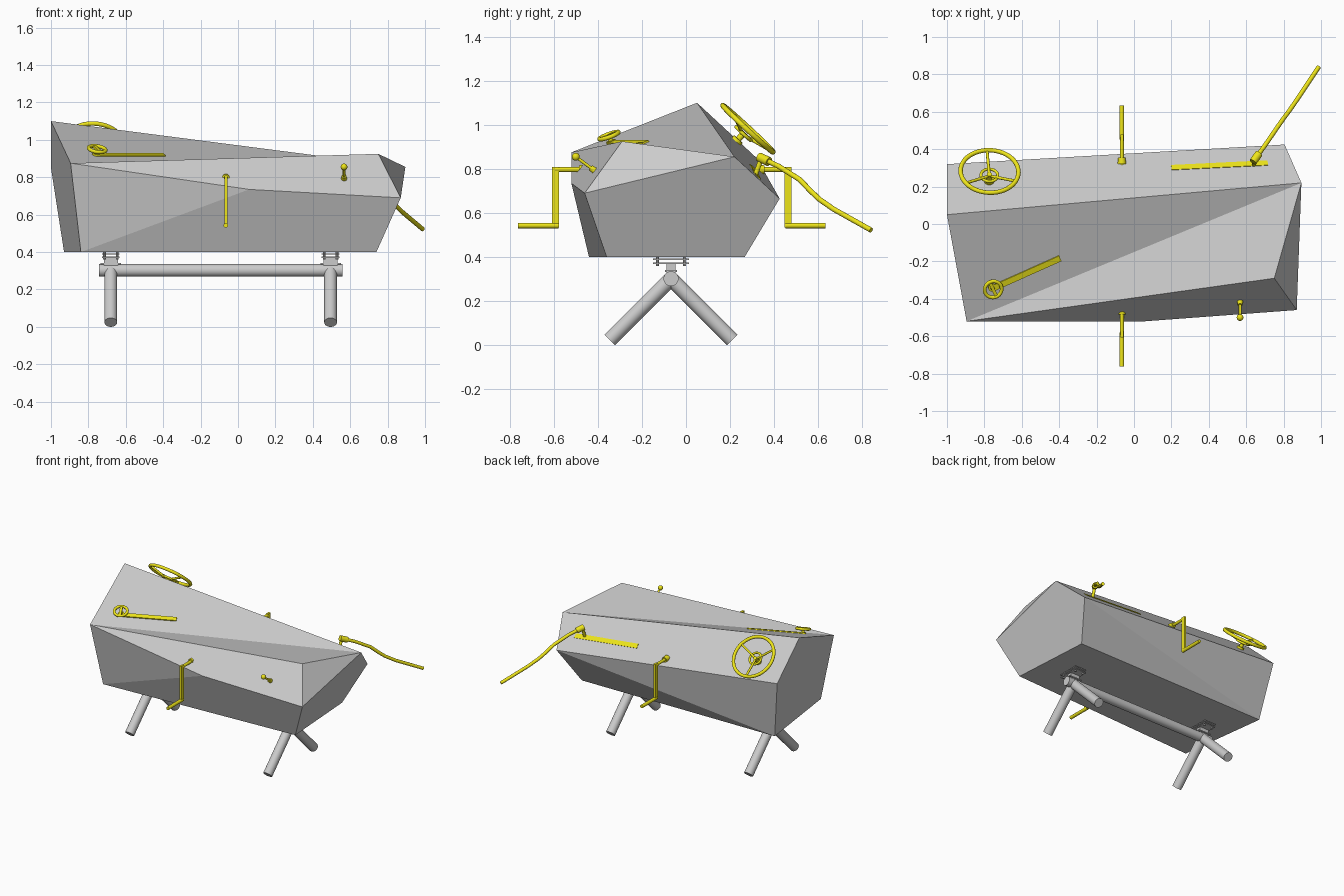
import bpy, bmesh, math
from mathutils import Vector, Matrix

if "Cube" in bpy.data.objects:
    bpy.data.objects.remove(bpy.data.objects["Cube"])

yellow = bpy.data.materials.new("yellow_paint")
yellow.diffuse_color = (0.85, 0.78, 0.01, 1)
yellow.use_nodes = True
yellow.node_tree.nodes["Principled BSDF"].inputs["Base Color"].default_value = yellow.diffuse_color


def finish(name, bm, mat=None, smooth=True):
    bmesh.ops.recalc_face_normals(bm, faces=bm.faces)
    me = bpy.data.meshes.new(name)
    bm.to_mesh(me)
    bm.free()
    ob = bpy.data.objects.new(name, me)
    bpy.context.collection.objects.link(ob)
    if mat:
        me.materials.append(mat)
    if smooth:
        bpy.ops.object.select_all(action='DESELECT')
        ob.select_set(True)
        bpy.context.view_layer.objects.active = ob
        bpy.ops.object.shade_smooth_by_angle(angle=math.radians(35))
    return ob


def rod(bm, a, b, r, r2=None, seg=24):
    a, b = Vector(a), Vector(b)
    d = b - a
    m = Matrix.Translation((a + b) / 2) @ d.to_track_quat('Z', 'Y').to_matrix().to_4x4()
    bmesh.ops.create_cone(bm, cap_ends=True, segments=seg, radius1=r,
                          radius2=r if r2 is None else r2, depth=d.length, matrix=m)


def ball(bm, c, r):
    bmesh.ops.create_uvsphere(bm, u_segments=20, v_segments=12, radius=r,
                              matrix=Matrix.Translation(c))


def box(bm, c, size, rot=None):
    m = Matrix.Translation(c) @ (rot or Matrix()) @ Matrix.Diagonal((*size, 1))
    bmesh.ops.create_cube(bm, size=1, matrix=m)


def torus(bm, frame, R, r, z=0, n=48, k=12):
    rings = []
    for i in range(n):
        t = 2 * math.pi * i / n
        rings.append([bm.verts.new(frame @ Vector((
            (R + r * math.cos(p)) * math.cos(t), (R + r * math.cos(p)) * math.sin(t),
            z + r * math.sin(p)))) for p in (2 * math.pi * j / k for j in range(k))])
    for i in range(n):
        for j in range(k):
            a, b = rings[i], rings[(i + 1) % n]
            bm.faces.new((a[j], b[j], b[(j + 1) % k], a[(j + 1) % k]))


def plane_frame(centre, normal, x_hint):
    z = Vector(normal).normalized()
    x = Vector(x_hint)
    x = (x - z * x.dot(z)).normalized()
    rot = Matrix((x, z.cross(x), z)).transposed().to_4x4()
    return Matrix.Translation(centre) @ rot


# Faceted body
P = dict(A=(-1, .05, 1.1), B=(.895, .22, .855), C=(-.895, -.52, .875), D=(.75, -.29, .925),
         E=(.87, -.46, .69), F=(.06, -.52, .735), G=(.74, -.36, .4), H=(-.84, -.44, .4),
         I=(.805, .425, .665), J=(-1, .32, .85), K=(.70, .266, .4), L=(-.93, .25, .4))
bm = bmesh.new()
V = {k: bm.verts.new(p) for k, p in P.items()}
for f in "ACB CDB DEB CFED CHF FHGE EGKIB ABIJ IJL ILK GHLK ACHLJ".split():
    bm.faces.new([V[c] for c in f])
finish("body", bm, smooth=False)
P = {k: Vector(p) for k, p in P.items()}
n_back = (P['J'] - P['A']).cross(P['B'] - P['A']).normalized()
n_top = (P['B'] - P['A']).cross(P['C'] - P['A']).normalized()
n_back *= 1 if n_back.z > 0 else -1
n_top *= 1 if n_top.z > 0 else -1


def on_face(x, y, n):
    return Vector((x, y, 1.1 - (n.x * (x + 1) + n.y * (y - .05)) / n.z))


# Stand: long beam, splayed legs and body mounts
YC = -.068
bm = bmesh.new()
rod(bm, (-.743, YC, .302), (.558, YC, .302), .034)
finish("stand_beam", bm)
for tag, x in (("left", -.68), ("right", .495)):
    bm = bmesh.new()
    for s in (-1, 1):
        rod(bm, (x, YC, .302), (x, YC + s * .278, .024), .034)
    ball(bm, (x, YC, .302), .034)
    finish(tag + "_legs", bm)
    bm = bmesh.new()
    for z in (.372, .39):
        box(bm, (x, YC, z), (.095, .165, .006))
    box(bm, (x, YC, .35), (.075, .04, .045))
    box(bm, (x, YC, .337), (.11, .055, .008))
    for sx in (-1, 1):
        for sy in (-1, 1):
            rod(bm, (x + sx * .034, YC + sy * .062, .36), (x + sx * .034, YC + sy * .062, .402), .007, seg=8)
    finish(tag + "_mount", bm)

# Large steering wheel on the rear slope
foot = on_face(-.775, .228, n_back)
F = plane_frame(foot, n_back, (1, 0, 0))
bm = bmesh.new()
H = .078
torus(bm, F, .155, .012, H)
torus(bm, F, .045, .008, H - .03, 32)
rod(bm, F @ Vector((0, 0, -.01)), F @ Vector((0, 0, .014)), .026)
rod(bm, F @ Vector((0, 0, 0)), F @ Vector((0, 0, H - .022)), .014)
for a in (95, 215, 335):
    c, s = math.cos(math.radians(a)), math.sin(math.radians(a))
    rod(bm, F @ Vector((.01 * c, .01 * s, H - .033)), F @ Vector((.155 * c, .155 * s, H)), .008, seg=12)
finish("steering_wheel", bm, yellow)

# Small hand wheel on the top
foot = on_face(-.758, -.338, n_top)
F = plane_frame(foot, n_top, (.38, .18, 0))
bm = bmesh.new()
torus(bm, F, .046, .010, .034, 36)
rod(bm, F @ Vector((0, 0, -.01)), F @ Vector((0, 0, .03)), .011)
rod(bm, F @ Vector((0, 0, -.01)), F @ Vector((0, 0, .01)), .022)
box(bm, F @ Vector((0, 0, .034)), (.018, .092, .012), F.to_3x3().to_4x4())
finish("hand_wheel", bm, yellow)

# Flat guide strips
for name, a, b, n, w, h in (("top_strip", (-.76, -.345), (-.395, -.182), n_top, .033, .016),
                            ("rear_strip", (.2, .302), (.715, .327), n_back, .035, .003)):
    a, b = on_face(*a, n), on_face(*b, n)
    F = plane_frame((a + b) / 2, n, b - a)
    bm = bmesh.new()
    box(bm, F.translation, ((b - a).length, w, h), F.to_3x3().to_4x4())
    finish(name, bm, yellow, False)

# Cranks, mirrored front to rear
for tag, s in (("front", -1), ("rear", 1)):
    def q(d, z):
        return (-.065, -.0645 + s * d, z)
    bm = bmesh.new()
    rod(bm, q(.37, .797), q(.53, .797), .011)
    rod(bm, q(.385, .797), q(.42, .797), .023, .019)
    box(bm, q(.527, .672), (.017, .032, .275))
    rod(bm, q(.515, .543), q(.697, .543), .0125)
    finish(tag + "_crank", bm, yellow)

# Small ball-ended lever
bm = bmesh.new()
a, b = Vector((.567, -.405, .785)), Vector((.567, -.5, .855))
rod(bm, a, a.lerp(b, .3), .017, .013)
rod(bm, a, b, .007, seg=16)
ball(bm, b, .018)
finish("ball_lever", bm, yellow)

# Long bent lever
cu = bpy.data.curves.new("long_lever", 'CURVE')
cu.dimensions = '3D'
cu.bevel_depth, cu.bevel_resolution, cu.use_fill_caps = .012, 4, True
pts = [(.642, .34, .85), (.70, .42, .812), (.765, .515, .752), (.80, .565, .70),
       (.83, .605, .662), (.875, .67, .617), (.988, .84, .522)]
sp = cu.splines.new('POLY')
sp.points.add(len(pts) - 1)
for p, c in zip(sp.points, pts):
    p.co = (*c, 1)
cu.materials.append(yellow)
bpy.context.collection.objects.link(bpy.data.objects.new("long_lever", cu))
bm = bmesh.new()
rod(bm, (.64, .308, .755), (.643, .343, .85), .011)
a, b = Vector(pts[0]), Vector(pts[1])
rod(bm, a - (b - a) * .1, a.lerp(b, .45), .021)
finish("lever_pivot", bm, yellow)
